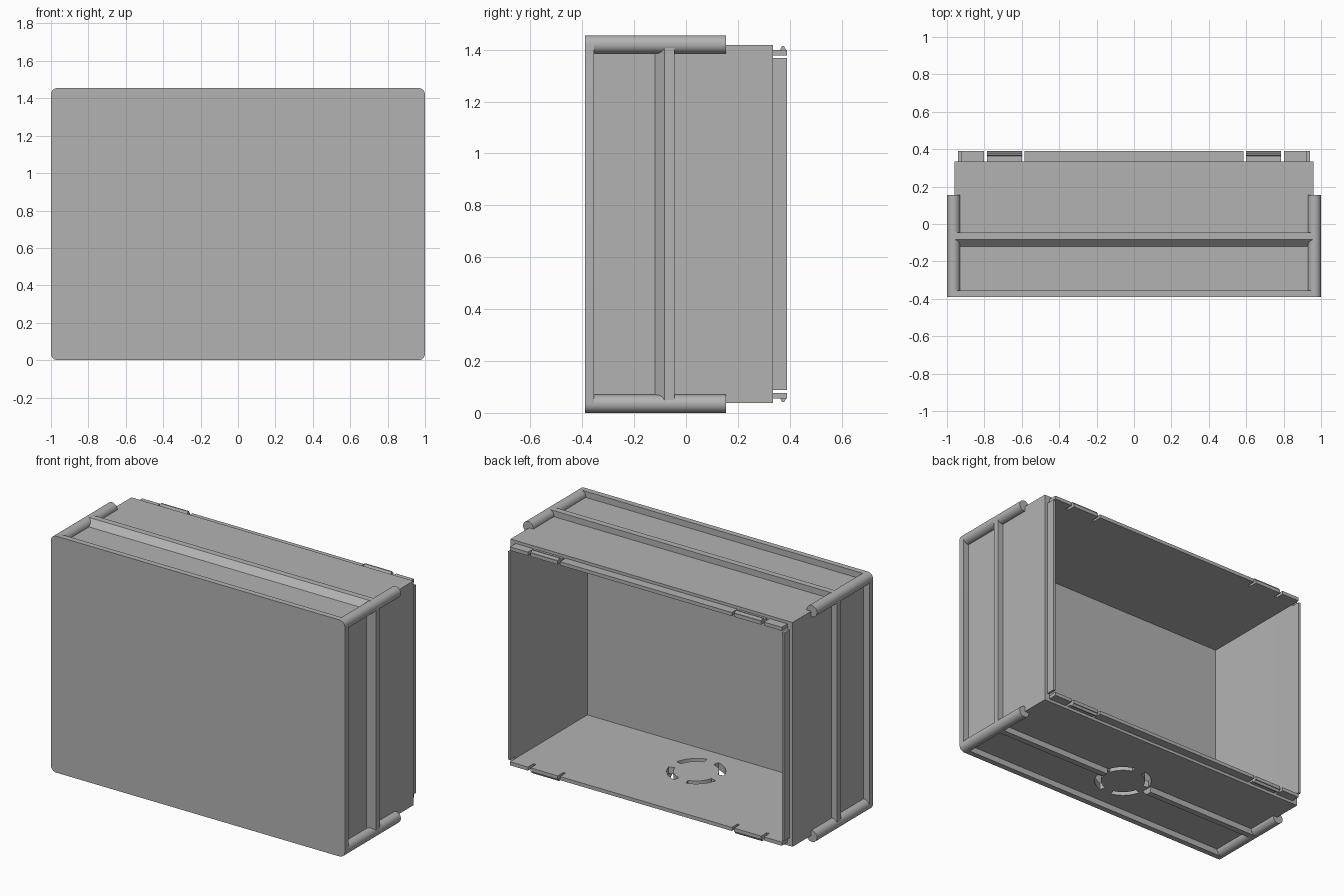
import bpy, bmesh, math
from mathutils import Vector

cube = bpy.data.objects.get("Cube")
if cube:
    bpy.data.objects.remove(cube, do_unlink=True)

grey = bpy.data.materials.new("plain_grey")
grey.use_nodes = True
grey.diffuse_color = (0.45, 0.45, 0.45, 1)
grey.node_tree.nodes["Principled BSDF"].inputs["Base Color"].default_value = (0.45, 0.45, 0.45, 1)

MID = 0.7275            # height of the centre
HX, HZ = 0.96, 0.69     # half size of the box walls
FRONT, RIM, LIP = -0.39, 0.335, 0.39
PIPE = 0.035


def finish(name, bm):
    bmesh.ops.recalc_face_normals(bm, faces=bm.faces)
    mesh = bpy.data.meshes.new(name)
    bm.to_mesh(mesh)
    bm.free()
    mesh.materials.append(grey)
    ob = bpy.data.objects.new(name, mesh)
    bpy.context.collection.objects.link(ob)
    return ob


def add_prism(bm, points, direction):
    face = bm.faces.new([bm.verts.new(p) for p in points])
    out = bmesh.ops.extrude_face_region(bm, geom=[face])["geom"]
    moved = [v for v in out if isinstance(v, bmesh.types.BMVert)]
    bmesh.ops.translate(bm, verts=moved, vec=Vector(direction))


def prism(name, points, direction):
    bm = bmesh.new()
    add_prism(bm, points, direction)
    return finish(name, bm)


def box(name, x0, x1, y0, y1, z0, z1):
    return prism(name, [(x0, y0, z0), (x1, y0, z0), (x1, y1, z0), (x0, y1, z0)], (0, 0, z1 - z0))


def arc(cx, cz, r, a0, a1, n):
    return [(cx + r * math.cos(math.radians(a0 + (a1 - a0) * i / n)),
             cz + r * math.sin(math.radians(a0 + (a1 - a0) * i / n))) for i in range(n + 1)]


def smooth(ob):
    bpy.ops.object.select_all(action="DESELECT")
    ob.select_set(True)
    bpy.context.view_layer.objects.active = ob
    bpy.ops.object.shade_smooth_by_angle(angle=math.radians(30))


def cut(target, cutter):
    cutter.hide_render = True
    mod = target.modifiers.new("cut", "BOOLEAN")
    mod.operation, mod.solver, mod.object = "DIFFERENCE", "EXACT", cutter
    bpy.ops.object.select_all(action="DESELECT")
    target.select_set(True)
    bpy.context.view_layer.objects.active = target
    bpy.ops.object.modifier_apply(modifier=mod.name)
    bpy.data.objects.remove(cutter, do_unlink=True)


# Box walls, hollowed by a cavity that narrows slightly towards the front
walls = box("box_walls", -HX, HX, FRONT + 0.005, RIM, MID - HZ, MID + HZ)
bm = bmesh.new()
rings = []
for y, hx, hz in ((-0.355, 0.92, 0.645), (0.17, 0.925, 0.65), (0.5, 0.925, 0.65)):
    rings.append([bm.verts.new((sx * hx, y, MID + sz * hz))
                  for sx, sz in ((-1, -1), (1, -1), (1, 1), (-1, 1))])
for a, b in zip(rings, rings[1:]):
    for i in range(4):
        j = (i + 1) % 4
        bm.faces.new((a[i], a[j], b[j], b[i]))
bm.faces.new(rings[0])
bm.faces.new(rings[-1])
cut(walls, finish("cavity_cutter", bm))

# Ring of four curved slots through the floor
RING_Y, RING_R = -0.1, 0.165
bm = bmesh.new()
for quarter in range(4):
    a0, a1 = quarter * 90 + 14, quarter * 90 + 76
    outline = arc(0, RING_Y, RING_R, a0, a1, 10) + arc(0, RING_Y, 0.128, a1, a0, 10)
    add_prism(bm, [(x, y, -0.1) for x, y in outline], (0, 0, 0.3))
cut(walls, finish("slot_cutter", bm))

# Front plate with rounded corners
outline = []
for k, (sx, sz) in enumerate(((1, 1), (-1, 1), (-1, -1), (1, -1))):
    outline += arc(sx * (1 - PIPE), MID + sz * (MID - PIPE), PIPE, k * 90, k * 90 + 90, 8)
smooth(prism("front_plate", [(x, FRONT, z) for x, z in outline], (0, 0.035, 0)))

# Round posts along the four corners
for side, sx in (("left", 1), ("right", -1)):
    for level, sz in (("top", 1), ("bottom", -1)):
        circle = arc(sx * (1 - PIPE), MID + sz * (MID - PIPE), PIPE, 0, 360, 32)[:-1]
        smooth(prism(f"{side}_{level}_corner_post", [(x, FRONT, z) for x, z in circle], (0, 0.545, 0)))

# Ribs around the box: sloped front, flat top, square back
RIB = ((-0.12, -0.005), (-0.12, 0), (-0.083, 0.037), (-0.045, 0.037), (-0.045, -0.005))
for side, s in (("left", 1), ("right", -1)):
    prism(f"{side}_rib", [(s * (HX + h), y, MID - HZ) for y, h in RIB], (0, 0, 2 * HZ))
    prism(f"{side}_bottom_rib", [(s * RING_R, y, MID - HZ - h) for y, h in RIB],
          (s * (HX - RING_R), 0, 0))
prism("top_rib", [(-HX, y, MID + HZ + h) for y, h in RIB], (2 * HX, 0, 0))

# Lips behind the rim, with snap clips near the corners
IN_Z, OUT_Z = 0.65, 0.672
CLIP = ((0.362, -0.002), (0.37, 0.014), (0.378, 0.014), (0.386, -0.002))
for side, s in (("left", 1), ("right", -1)):
    x0, x1 = sorted((s * 0.925, s * 0.94))
    box(f"{side}_lip", x0, x1, RIM - 0.005, LIP, MID - 0.64, MID + 0.64)
for level, s in (("top", 1), ("bottom", -1)):
    z0, z1 = sorted((MID + s * IN_Z, MID + s * OUT_Z))
    box(f"{level}_lip", -0.585, 0.585, RIM - 0.005, LIP, z0, z1)
    for side, t in (("left", 1), ("right", -1)):
        for part, near, far in (("clip_tab", 0.6, 0.785), ("corner_lip", 0.803, 0.925)):
            x0, x1 = sorted((t * near, t * far))
            box(f"{side}_{level}_{part}", x0, x1, RIM - 0.005, LIP, z0, z1)
        prism(f"{side}_{level}_clip_ridge",
              [(t * 0.6, y, MID + s * (OUT_Z + h)) for y, h in CLIP], (t * 0.185, 0, 0))
